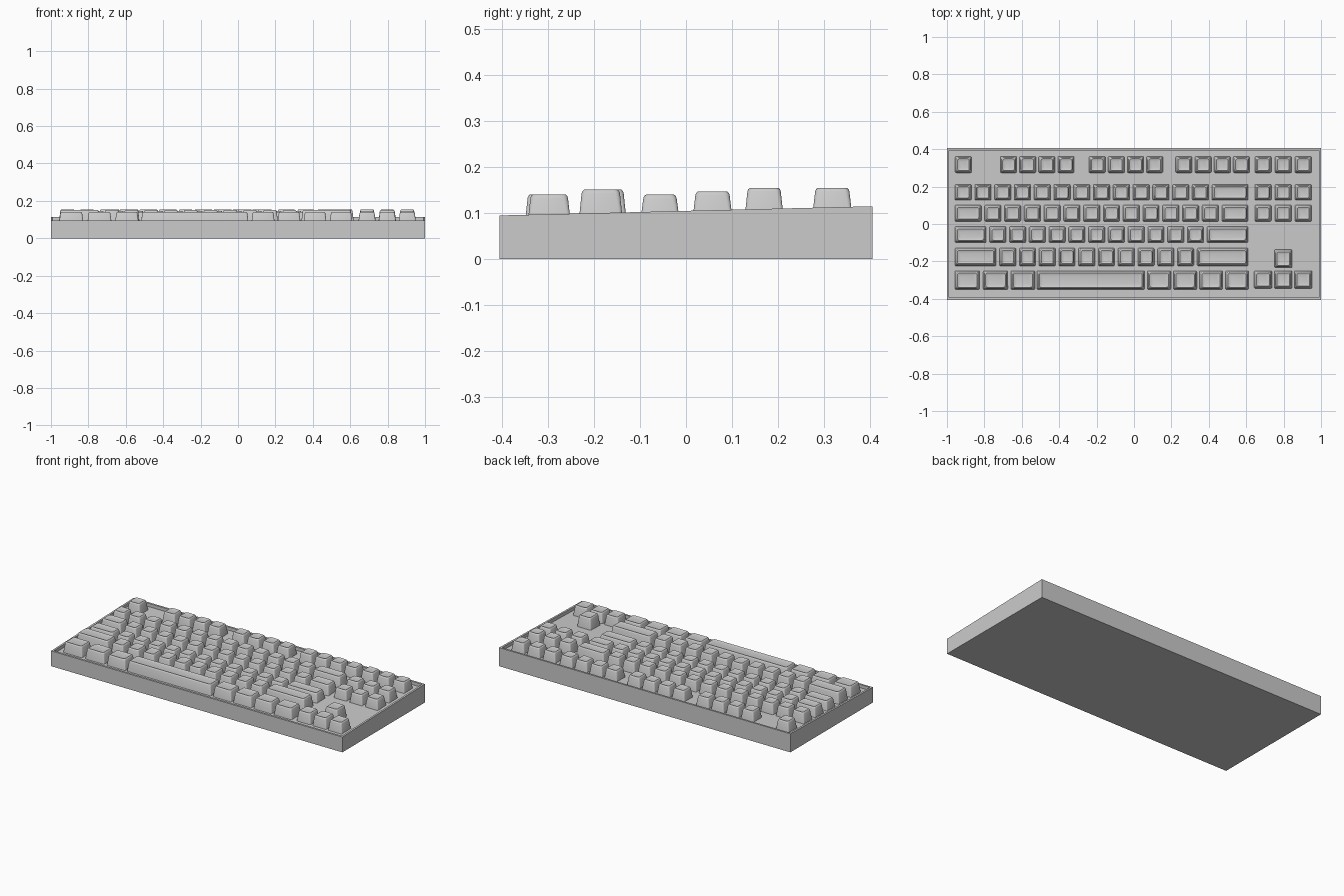
import bpy, bmesh, math

if "Cube" in bpy.data.objects:
    bpy.data.objects.remove(bpy.data.objects["Cube"])

HALF_X, HALF_Y = 1.0, 0.405
RIM, RECESS = 0.012, 0.02
U, LEFT, GAP = 0.1057, -0.966, 0.018


def rim_z(y):
    return 0.105 + 0.0247 * y


def finish(bm, name, angle=35):
    bmesh.ops.recalc_face_normals(bm, faces=bm.faces)
    me = bpy.data.meshes.new(name)
    bm.to_mesh(me)
    bm.free()
    ob = bpy.data.objects.new(name, me)
    bpy.context.collection.objects.link(ob)
    bpy.ops.object.select_all(action='DESELECT')
    ob.select_set(True)
    bpy.context.view_layer.objects.active = ob
    bpy.ops.object.shade_smooth_by_angle(angle=math.radians(angle))
    return ob


def loft(bm, rings):
    """Skin a stack of closed point rings and cap both ends."""
    vs = [[bm.verts.new(p) for p in ring] for ring in rings]
    n = len(vs[0])
    for a, b in zip(vs, vs[1:]):
        for i in range(n):
            j = (i + 1) % n
            bm.faces.new((a[i], a[j], b[j], b[i]))
    bm.faces.new(vs[0][::-1])
    bm.faces.new(vs[-1])


def rounded_rect(x0, x1, y0, y1, r, zf, seg=3):
    pts = []
    corners = ((x1 - r, y1 - r), (x0 + r, y1 - r), (x0 + r, y0 + r), (x1 - r, y0 + r))
    for k, (cx, cy) in enumerate(corners):
        for s in range(seg + 1):
            a = math.pi / 2 * (k + s / seg)
            x, y = cx + r * math.cos(a), cy + r * math.sin(a)
            pts.append((x, y, zf(y)))
    return pts


def keycap(bm, x0, x1, y0, y1, top):
    """Tapered cap with rounded shoulders and a shallow dished top."""
    rings = [rounded_rect(x0, x1, y0, y1, 0.006, lambda y: rim_z(y) - RECESS)]
    for inset, drop, r in ((0.007, 0.008, 0.010), (0.009, 0.003, 0.011),
                           (0.013, 0.0, 0.010), (0.018, 0.002, 0.009),
                           (0.027, 0.004, 0.006)):
        rings.append(rounded_rect(x0 + inset, x1 - inset, y0 + inset * 0.9,
                                  y1 - inset * 0.9, r, lambda y, d=drop: top - d))
    loft(bm, rings)


def key_row(name, spans, y0, y1, top):
    bm = bmesh.new()
    for x0, x1 in spans:
        keycap(bm, x0, x1, y0, y1, top)
    return finish(bm, name)


def unit_spans(widths):
    spans, x = [], LEFT
    for w in widths:
        spans.append((x + GAP / 2, x + w * U - GAP / 2))
        x += w * U
    return spans


def centred(centres, w=0.088):
    return [(c - w / 2, c + w / 2) for c in centres]


# Wedge case with a thin rim and a recessed key plate
def case_ring(inset, zf):
    x, y = HALF_X - inset, HALF_Y - inset
    return [(px, py, zf(py)) for px, py in ((-x, -y), (x, -y), (x, y), (-x, y))]


bm = bmesh.new()
loft(bm, [case_ring(0, lambda y: 0.0),
          case_ring(0, rim_z),
          case_ring(RIM, rim_z),
          case_ring(RIM, lambda y: rim_z(y) - RECESS)])
finish(bm, "case")

# Function row: single key, three groups of four
nav = (0.690, 0.798, 0.905)
func = [-0.912] + [s + 0.1025 * i for s in (-0.671, -0.197, 0.267) for i in range(4)]
key_row("function_row_keys", centred(func), 0.274, 0.361, 0.155)

# Main block rows, widths in key units
key_row("number_row_keys", unit_spans([1] * 13 + [2]), 0.127, 0.212, 0.155)
key_row("upper_letter_row_keys", unit_spans([1.5] + [1] * 12 + [1.5]), 0.014, 0.101, 0.147)
key_row("home_row_keys", unit_spans([1.75] + [1] * 11 + [2.25]), -0.099, -0.014, 0.140)
key_row("lower_letter_row_keys", unit_spans([2.25] + [1] * 10 + [2.75]), -0.224, -0.129, 0.151)

# Bottom row: modifiers around the space bar
bottom = [(-0.957, -0.826), (-0.806, -0.675), (-0.658, -0.530), (-0.519, 0.057)]
bottom += [(0.071 + 0.1395 * i, 0.197 + 0.1385 * i) for i in range(4)]
key_row("bottom_row_keys", bottom, -0.350, -0.250, 0.141)

# Navigation cluster beside the main block
key_row("navigation_top_keys", centred(nav), 0.274, 0.361, 0.155)
key_row("navigation_middle_keys", centred(nav), 0.127, 0.212, 0.155)
key_row("navigation_lower_keys", centred(nav), 0.014, 0.101, 0.147)

# Arrow keys
key_row("up_arrow_key", centred(nav[1:2], 0.095), -0.233, -0.137, 0.151)
key_row("arrow_row_keys", centred(nav, 0.095), -0.344, -0.250, 0.141)
